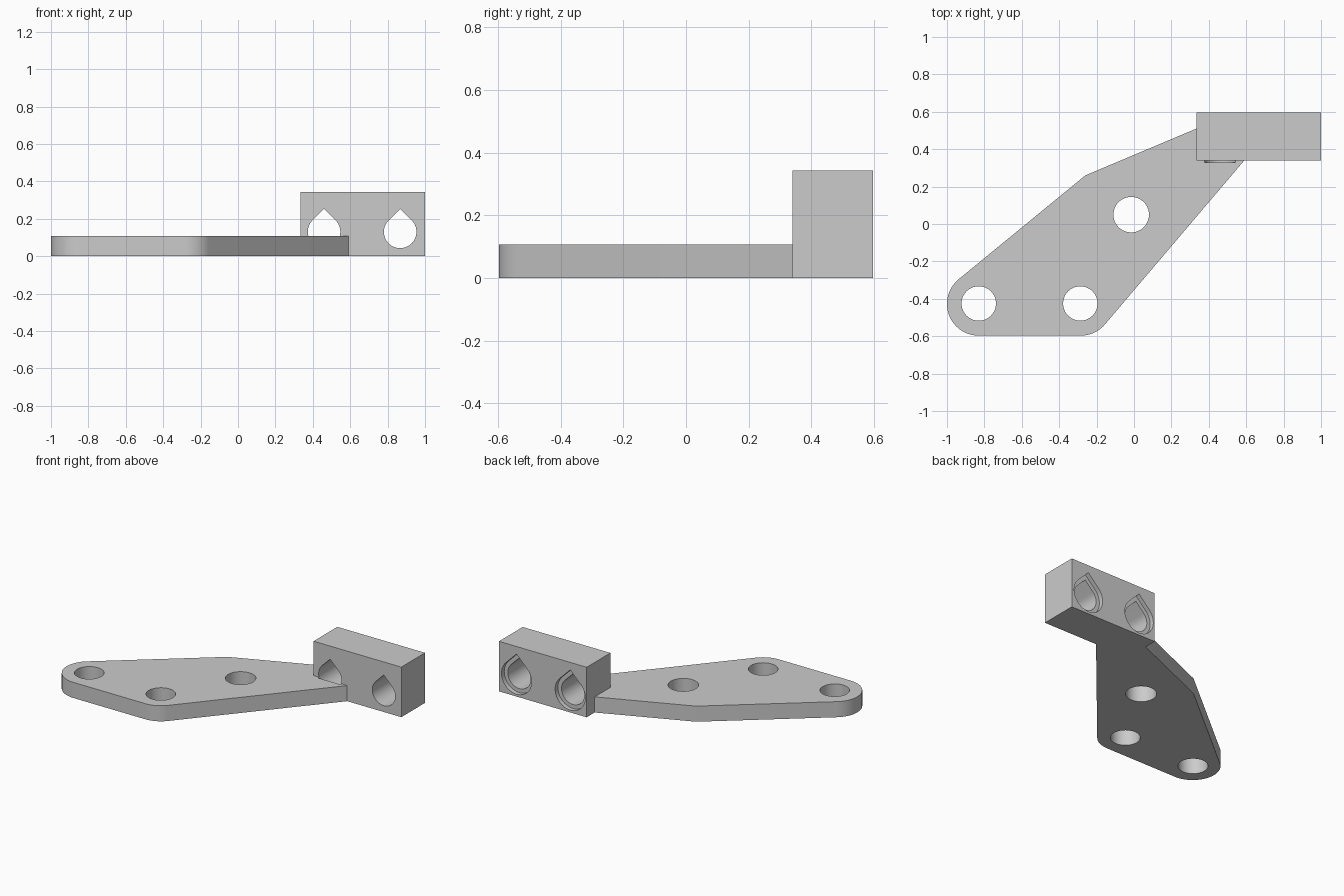
import bpy, bmesh, math
from mathutils import Matrix, Vector

cube = bpy.data.objects.get("Cube")
if cube:
    bpy.data.objects.remove(cube, do_unlink=True)

PLATE_H, BLOCK_H = 0.107, 0.343
FRONT, BACK = 0.34, 0.597

grey = bpy.data.materials.new("plain grey")
grey.use_nodes = True
colour = (0.6, 0.6, 0.6, 1)
grey.diffuse_color = colour
grey.node_tree.nodes["Principled BSDF"].inputs["Base Color"].default_value = colour


def arc(cx, cy, r, start, end, steps):
    angles = [math.radians(start + (end - start) * i / steps) for i in range(steps + 1)]
    return [(cx + r * math.cos(a), cy + r * math.sin(a)) for a in angles]


def prism(name, outline, low, high, along_y=False):
    """Extrude an outline along z, or an x-z outline along y."""
    bm = bmesh.new()
    place = (lambda u, v: (u, low, v)) if along_y else (lambda u, v: (u, v, low))
    face = bm.faces.new([bm.verts.new(place(u, v)) for u, v in outline])
    shift = Vector((0, high - low, 0)) if along_y else Vector((0, 0, high - low))
    new = bmesh.ops.extrude_face_region(bm, geom=[face])["geom"]
    bmesh.ops.translate(bm, vec=shift, verts=[g for g in new if isinstance(g, bmesh.types.BMVert)])
    bmesh.ops.recalc_face_normals(bm, faces=bm.faces)
    mesh = bpy.data.meshes.new(name)
    bm.to_mesh(mesh)
    bm.free()
    mesh.materials.append(grey)
    obj = bpy.data.objects.new(name, mesh)
    bpy.context.collection.objects.link(obj)
    return obj


def combine(target, tool, operation):
    """Apply a boolean and discard the tool."""
    mod = target.modifiers.new("boolean", "BOOLEAN")
    mod.object, mod.operation, mod.solver = tool, operation, "EXACT"
    tool.hide_render = True
    graph = bpy.context.evaluated_depsgraph_get()
    mesh = bpy.data.meshes.new_from_object(target.evaluated_get(graph))
    target.modifiers.clear()
    target.data = mesh
    bpy.data.objects.remove(tool, do_unlink=True)


def teardrop(cx, cz, r):
    return arc(cx, cz, r, 135, 405, 48) + [(cx, cz + r * math.sqrt(2))]


# Flat arm with two rounded corners, running into the block
outline = arc(-0.83, -0.427, 0.17, 129, 270, 24)
outline += arc(-0.285, -0.427, 0.17, 270, 320, 10)
outline += [(0.64, 0.399), (0.40, 0.538), (-0.26, 0.26)]
bracket = prism("mounting_bracket", outline, 0, PLATE_H)

# Upright block at the end of the arm
block = prism("end_block", [(0.335, FRONT), (1, FRONT), (1, BACK), (0.335, BACK)], 0, BLOCK_H)
combine(bracket, block, "UNION")

# Vertical screw holes
for x, y, r in [(-0.83, -0.425, 0.092), (-0.287, -0.425, 0.092), (-0.015, 0.05, 0.095)]:
    hole = prism("screw_hole_cutter", arc(x, y, r, 0, 352.5, 47), -0.1, 0.2)
    combine(bracket, hole, "DIFFERENCE")

# Teardrop bores with a shallow wider recess at the back
for x in (0.46, 0.867):
    combine(bracket, prism("bore_cutter", teardrop(x, 0.13, 0.087), FRONT - 0.012, 0.7, True), "DIFFERENCE")
    combine(bracket, prism("recess_cutter", teardrop(x, 0.13, 0.114), BACK - 0.03, 0.7, True), "DIFFERENCE")

bpy.ops.object.select_all(action="DESELECT")
bracket.select_set(True)
bpy.context.view_layer.objects.active = bracket
bpy.ops.object.shade_smooth_by_angle(angle=math.radians(25))
